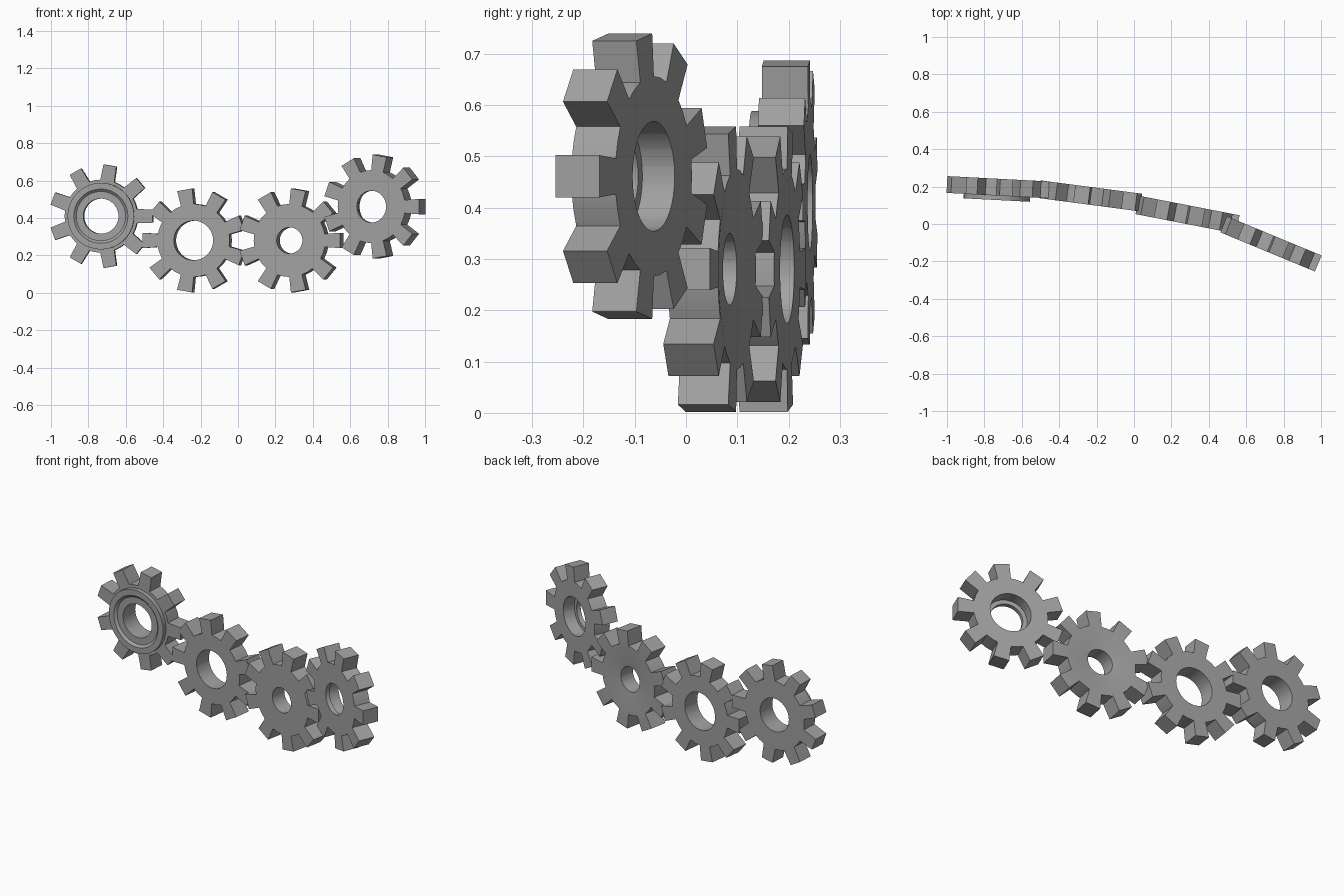
import bpy, bmesh, math
from mathutils import Matrix

cube = bpy.data.objects.get("Cube")
if cube:
    bpy.data.objects.remove(cube)

grey = bpy.data.materials.new("plain_grey")
grey.use_nodes = True
GREY = (0.36, 0.36, 0.36, 1)
grey.diffuse_color = GREY
grey.node_tree.nodes["Principled BSDF"].inputs["Base Color"].default_value = GREY

TEETH = 9
TIP_R, ROOT_R = 0.275, 0.195


def outline(phase, tip_half, root_half):
    """Toothed outline as (angle, radius) pairs, all in angular order."""
    tip_a, root_a = math.atan2(tip_half, TIP_R), math.asin(root_half / ROOT_R)
    corner = math.hypot(TIP_R, tip_half)
    step = math.tau / TEETH
    one = [(-root_a, ROOT_R), (-tip_a, corner), (0, TIP_R),
           (tip_a, corner), (root_a, ROOT_R), (step / 2, ROOT_R)]
    return [(phase + k * step + a, r) for k in range(TEETH) for a, r in one]


def gear(name, centre, turn, phase, thick, bore, tip_half=0.041, root_half=0.035):
    """bore lists (radius, depth) rings from the front face to the back face."""
    teeth = outline(math.radians(phase), tip_half, root_half)
    h = thick / 2
    rings = [[(a, r, h) for a, r in teeth]]
    rings += [[(a, radius, z) for a, _ in teeth] for radius, z in bore]
    rings += [[(a, r, -h) for a, r in teeth]]

    bm = bmesh.new()
    loops = [[bm.verts.new((r * math.cos(a), r * math.sin(a), z)) for a, r, z in ring]
             for ring in rings]
    n = len(teeth)
    for i, loop in enumerate(loops):
        nxt = loops[(i + 1) % len(loops)]
        for j in range(n):
            k = (j + 1) % n
            bm.faces.new((loop[j], loop[k], nxt[k], nxt[j]))
    bmesh.ops.recalc_face_normals(bm, faces=bm.faces)

    # Stand the gear upright, front towards -y, then turn it about z
    c, s = math.cos(math.radians(turn)), math.sin(math.radians(turn))
    bm.transform(Matrix(((c, 0, -s, centre[0]), (-s, 0, -c, centre[1]),
                         (0, 1, 0, centre[2]), (0, 0, 0, 1))))
    mesh = bpy.data.meshes.new(name)
    bm.to_mesh(mesh)
    bm.free()
    mesh.materials.append(grey)
    obj = bpy.data.objects.new(name, mesh)
    bpy.context.collection.objects.link(obj)
    bpy.ops.object.select_all(action='DESELECT')
    obj.select_set(True)
    bpy.context.view_layer.objects.active = obj
    bpy.ops.object.shade_smooth_by_angle(angle=math.radians(25))


# Gear with a raised, stepped collar on its front
t = 0.09
gear("collar_gear", (-0.73, 0.197, 0.41), 3, 0, t,
     [(0.178, t / 2), (0.178, t / 2 + 0.024), (0.145, t / 2 + 0.024),
      (0.132, t / 2 + 0.012), (0.094, t / 2 + 0.012), (0.094, -t / 2)],
     tip_half=0.035, root_half=0.038)

# Gear with a wide plain bore
t = 0.095
gear("wide_bore_gear", (-0.232, 0.15, 0.28), 7.5, 20, t,
     [(0.106, t / 2), (0.106, -t / 2)])

# Gear with a narrow bore and a slightly dished back
t = 0.1
gear("narrow_bore_gear", (0.285, 0.05, 0.28), 11, 0, t,
     [(0.07, t / 2), (0.07, -t / 2 + 0.014), (0.185, -t / 2)])

# Gear with a counterbored back
t = 0.093
gear("counterbore_gear", (0.731, -0.106, 0.461), 22.5, 0, t,
     [(0.085, t / 2), (0.085, t / 2 - 0.025),
      (0.107, t / 2 - 0.025), (0.107, -t / 2)])
